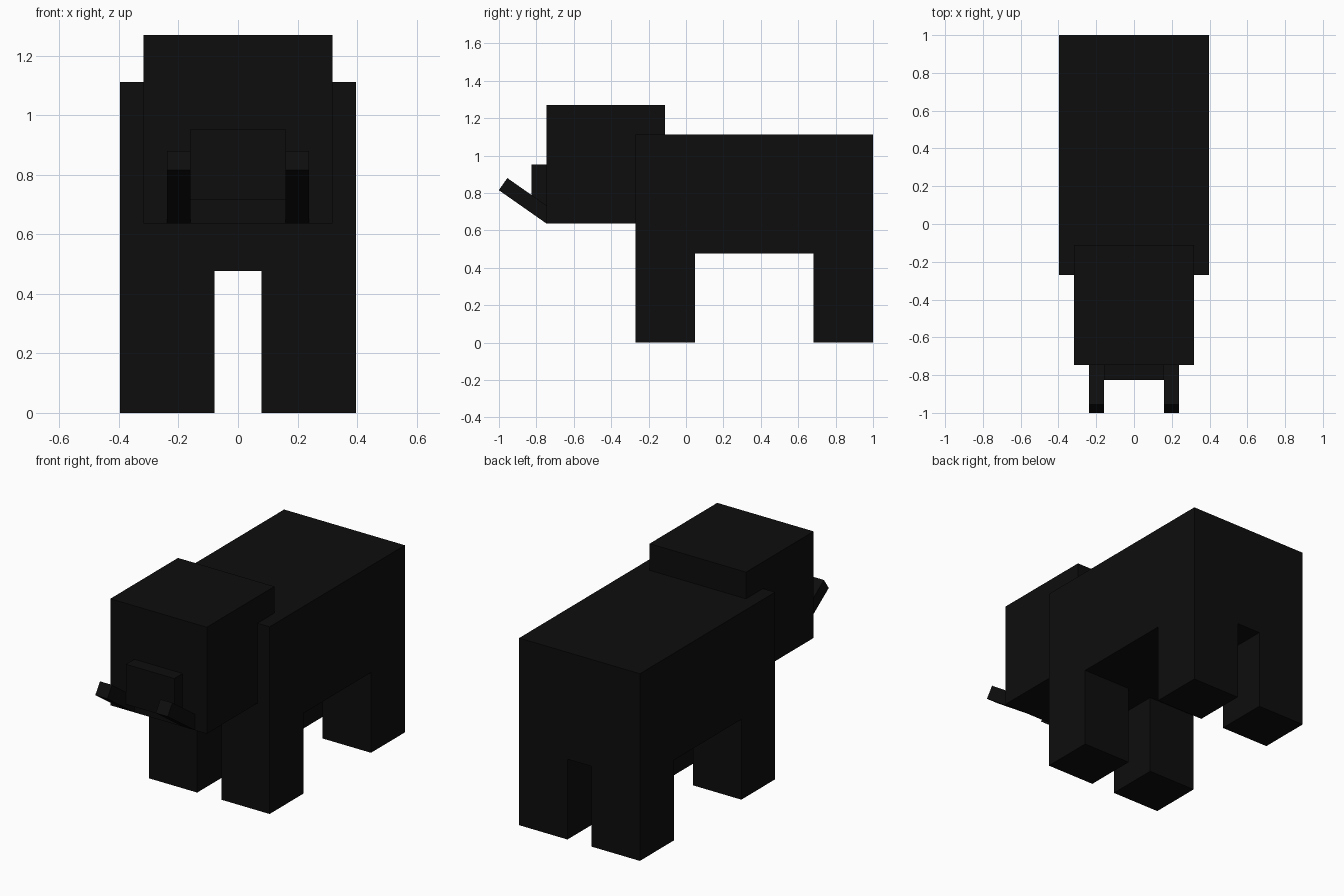
import bpy
import bmesh
from math import radians, sin, cos
from mathutils import Matrix, Vector

cube = bpy.data.objects.get("Cube")
if cube:
    bpy.data.objects.remove(cube, do_unlink=True)

hide = bpy.data.materials.new("black hide")
hide.use_nodes = True
colour = (0.004, 0.004, 0.004, 1)
hide.diffuse_color = colour
hide.node_tree.nodes["Principled BSDF"].inputs["Base Color"].default_value = colour


def box(name, low, high, transform=None):
    """Flat-faced box between two opposite corners."""
    low, high = Vector(low), Vector(high)
    bm = bmesh.new()
    bmesh.ops.create_cube(bm, size=1)
    bmesh.ops.scale(bm, vec=high - low, verts=bm.verts)
    bmesh.ops.translate(bm, vec=(low + high) / 2, verts=bm.verts)
    if transform:
        bm.transform(transform)
    mesh = bpy.data.meshes.new(name)
    bm.to_mesh(mesh)
    bm.free()
    mesh.materials.append(hide)
    obj = bpy.data.objects.new(name, mesh)
    bpy.context.collection.objects.link(obj)
    return obj


# Trunk of the animal, head and snout
box("body", (-0.397, -0.27, 0.477), (0.397, 1, 1.112))
box("head", (-0.317, -0.746, 0.637), (0.317, -0.111, 1.27))
box("snout", (-0.159, -0.825, 0.715), (0.159, -0.74, 0.953))

# Tusks tilt up and forward from the lower front edge of the head
tilt = Matrix.Translation((0, -0.746, 0.637)) @ Matrix.Rotation(radians(-35), 4, "X")

for side, name in ((1, "left"), (-1, "right")):
    inner, outer = sorted((side * 0.079, side * 0.397))
    box(name + "_front_leg", (inner, -0.27, 0), (outer, 0.047, 0.477))
    box(name + "_back_leg", (inner, 0.682, 0), (outer, 1, 0.477))
    inner, outer = sorted((side * 0.159, side * 0.238))
    box(name + "_tusk", (inner, -0.311, 0), (outer, 0, 0.079), tilt)
